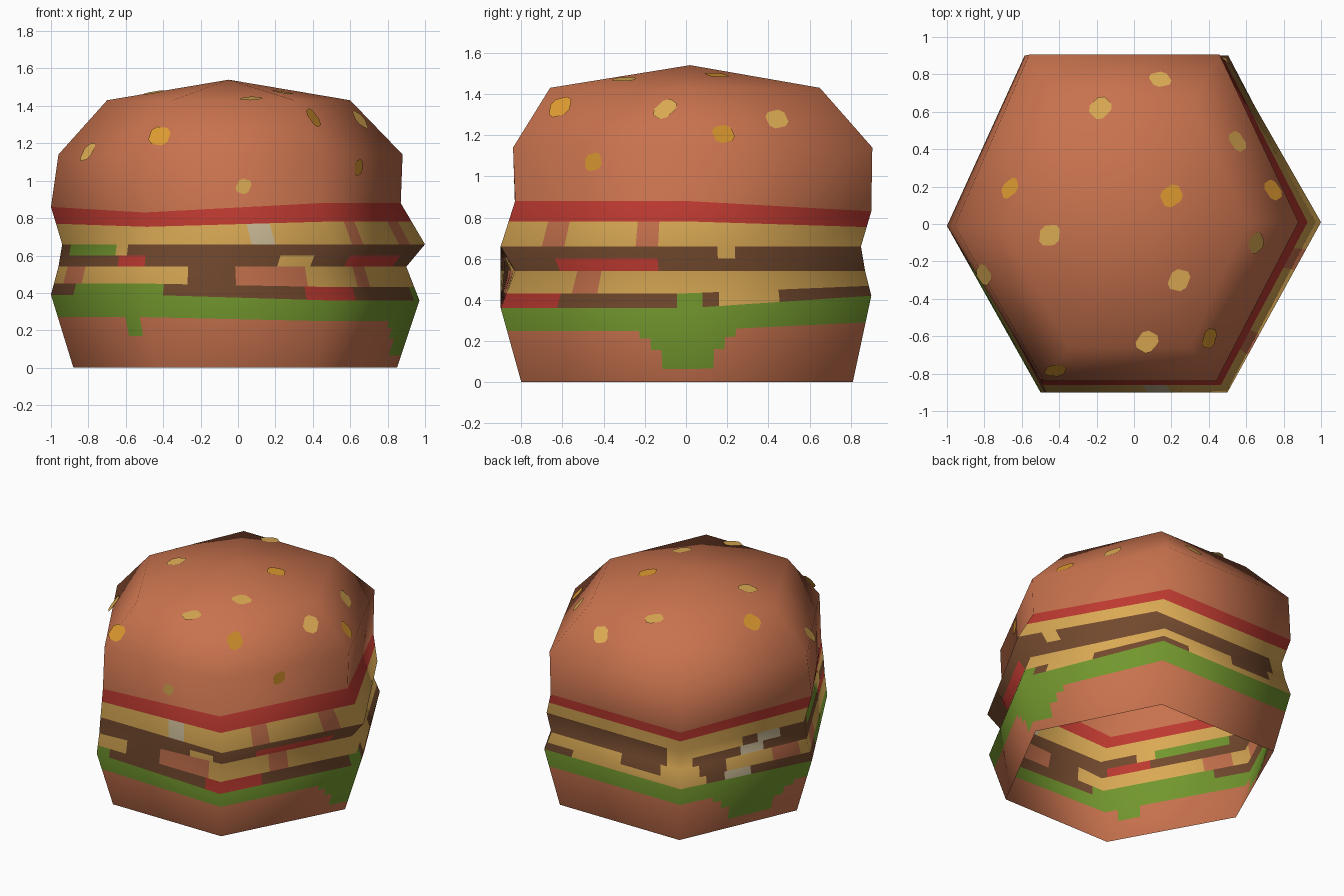
import bpy, bmesh, math
from mathutils import Vector
from mathutils.bvhtree import BVHTree

if "Cube" in bpy.data.objects:
    bpy.data.objects.remove(bpy.data.objects["Cube"])

COLORS = {
    "bun": (0.58, 0.17, 0.076), "tomato": (0.51, 0.042, 0.03),
    "cheese": (0.70, 0.40, 0.09), "patty": (0.17, 0.067, 0.027),
    "lettuce": (0.17, 0.31, 0.027), "onion": (0.60, 0.50, 0.31),
    "golden_seed": (0.72, 0.32, 0.03), "pale_seed": (0.74, 0.42, 0.09),
}
NAMES = list(COLORS)
MATS = []
for name, c in COLORS.items():
    m = bpy.data.materials.new(name)
    m.diffuse_color = (*c, 1)
    m.use_nodes = True
    m.node_tree.nodes["Principled BSDF"].inputs["Base Color"].default_value = m.diffuse_color
    MATS.append(m)

# Six-sided rings: height, right, left, front and back reach
RINGS = [
    (0.00, .85, .88, .80, .81),
    (0.39, .97, 1.0, .90, .90),
    (0.54, .90, .96, .87, .87),
    (0.66, 1.0, .94, .90, .85),
    (0.86, .87, 1.0, .83, .90),
    (1.14, .88, .96, .84, .905),
    (1.43, .60, .70, .66, .65),
]
APEX = Vector((-.05, .02, 1.54))


def ring_points(z, xr, xl, yf, yb):
    xy = [(xr, .01), (.52 * xr, yb), (-.585 * xl, yb),
          (-xl, -.01), (-.5 * xl, -yf), (.5 * xr, -yf)]
    return [Vector((*p, z)) for p in xy]


PTS = [ring_points(*r) for r in RINGS]
PTS[2][5].y, PTS[2][4].y = -.83, -.90      # dent under the patty corner
# The two ledges wobble a little in height
for i in range(6):
    PTS[1][i].z += -.03 if i in (0, 5) else .03 if i in (1, 2) else 0
    PTS[4][i].z += .02 if i in (0, 5) else 0 if i == 3 else -.03
LEVELS = [r[0] for r in RINGS] + [APEX.z]

# Smooth corner normals of the coarse hexagonal shell
bm = bmesh.new()
grid = [[bm.verts.new(p) for p in row] for row in PTS]
top = bm.verts.new(APEX)
for i in range(6):
    j = (i + 1) % 6
    for k in range(6):
        bm.faces.new((grid[k][i], grid[k][j], grid[k + 1][j], grid[k + 1][i]))
    bm.faces.new((grid[6][i], grid[6][j], top))
bm.normal_update()
NRM = [[v.normal.copy() for v in row] for row in grid] + [[top.normal.copy()] * 6]
bm.free()
PTS.append([APEX] * 6)


def sample(table, s, v):
    """Interpolate around (s, one unit per side) and up (v) the shell."""
    k = max(i for i in range(7) if LEVELS[i] <= v + 1e-6)
    t = (v - LEVELS[k]) / (LEVELS[k + 1] - LEVELS[k])
    i, u = int(s) % 6, s - int(s)
    j = (i + 1) % 6
    low = table[k][i].lerp(table[k][j], u)
    return low.lerp(table[k + 1][i].lerp(table[k + 1][j], u), t)


# Layers from the bottom: top height, main colour, blocks (colour, start, end around)
LAYERS = [
    (.27, "bun", []),
    (.39, "lettuce", []),
    (.45, "patty", [("cheese", .17, .5), ("lettuce", -.06, .08), ("cheese", 1.2, 2.2),
                    ("onion", 2.34, 2.54), ("lettuce", 3.24, 4.1), ("tomato", 4.88, 5.3)]),
    (.54, "cheese", [("patty", 1.55, 1.85), ("patty", 2.15, 2.36), ("bun", 2.72, 2.93),
                     ("bun", 3.1, 3.3), ("patty", 4.23, 4.5), ("bun", 4.5, 4.9),
                     ("bun", 5.36, 5.5)]),
    (.60, "patty", [("cheese", 1.9, 2.1), ("onion", 2.48, 2.66), ("tomato", 3.66, 3.96),
                    ("cheese", 4.74, 4.93), ("tomato", 5.26, 5.83)]),
    (.66, "patty", [("cheese", .17, .27), ("cheese", 1.9, 2.5), ("onion", 2.62, 2.8),
                    ("lettuce", 3.1, 3.62), ("cheese", 3.62, 3.75)]),
    (.77, "cheese", [("onion", 4.56, 4.69), ("bun", 5.22, 5.34), ("bun", 5.72, 5.84)]),
    (.86, "tomato", []),
    (2.0, "bun", []),
]
# Lettuce drips hang in steps: centre around, half width, steps
DRIPS = [(0, .27, 3), (2.58, .32, 3), (3.83, .08, 1)]
STEPS = [.27, .23, .17, .07]


def drip_edges():
    return [c + side * w * (1 - .22 * k) for c, w, n in DRIPS
            for k in range(n) for side in (-1, 1)]


def cell_color(s, v):
    for height, name, blocks in LAYERS:
        if v < height:
            break
    for block, a, b in blocks:
        if (s - a) % 6 < b - a:
            name = block
    for c, w, n in DRIPS:
        dist = abs((s - c + 3) % 6 - 3)
        for k in range(3):
            if STEPS[k + 1] < v < STEPS[k] and (k < n or n == 1 and k < 2):
                if dist < w * (1 - .22 * min(k, n - 1)):
                    name = "lettuce"
    return NAMES.index(name)


# Burger shell, cut along every block edge, open underneath
edges = [e for _, _, blocks in LAYERS for b in blocks for e in b[1:]] + drip_edges()
cols = sorted({round(e % 6, 3) % 6 for e in edges} | set(map(float, range(6))))
rows = sorted({h for h, _, _ in LAYERS[:-1]} | set(STEPS) | set(LEVELS[:-1]))
n = len(cols)
verts = [sample(PTS, s, v) for v in rows for s in cols] + [APEX]
normals = [sample(NRM, s, v).normalized() for v in rows for s in cols] + [NRM[7][0]]
faces, indices = [], []
for r in range(len(rows)):
    for c in range(n):
        d = (c + 1) % n
        if r == len(rows) - 1:
            faces.append((r * n + c, r * n + d, len(verts) - 1))
            indices.append(0)
            continue
        faces.append((r * n + c, r * n + d, (r + 1) * n + d, (r + 1) * n + c))
        s_mid = (cols[c] + (cols[d] if d else 6)) / 2
        indices.append(cell_color(s_mid, (rows[r] + rows[r + 1]) / 2))


def make_object(name, vs, fs, mats):
    me = bpy.data.meshes.new(name)
    me.from_pydata(vs, [], fs)
    for m in mats:
        me.materials.append(m)
    ob = bpy.data.objects.new(name, me)
    bpy.context.collection.objects.link(ob)
    return ob


burger = make_object("burger_shell", verts, faces, MATS)
for p, i in zip(burger.data.polygons, indices):
    p.material_index = i
    p.use_smooth = True
burger.data.normals_split_custom_set_from_vertices(normals)

# Seeds: thin plates laid on the bun, found by casting rays at it
tree = BVHTree.FromPolygons(verts, faces)
DOWN, BACK = Vector((0, 0, -1)), Vector((0, 1, 0))


def seed(kind, origin, direction, size, turn):
    hit, nor, _, _ = tree.ray_cast(Vector(origin), direction)
    if hit is None:
        return
    if nor.dot(direction) > 0:
        nor = -nor
    a = nor.orthogonal().normalized()
    b = nor.cross(a)
    ring = []
    for k in range(8):        # square with clipped corners
        ang = turn + (k // 2) * math.pi / 2 + (.5 if k % 2 else -.5)
        ring.append(hit + nor * .005 + (a * math.cos(ang) + b * math.sin(ang) * .85) * size * .58)
    make_object(kind, ring, [tuple(range(8))], [MATS[NAMES.index(kind)]])


PALE = [(-.18, .62), (.14, .77), (.55, .44), (-.45, -.06),
        (.24, -.30), (.07, -.63), (.65, -.10), (-.80, -.27)]
GOLD = [(-.66, .19), (.20, .15), (.74, .18), (.40, -.61), (-.42, -.78)]
for kind, spots in (("pale_seed", PALE), ("golden_seed", GOLD)):
    for k, (x, y) in enumerate(spots):
        seed(kind, (x, y, 3), DOWN, .115, k * 1.3)
seed("pale_seed", (.03, -3, .97), BACK, .08, .4)
seed("golden_seed", (.64, -3, 1.07), BACK, .09, 1.0)
